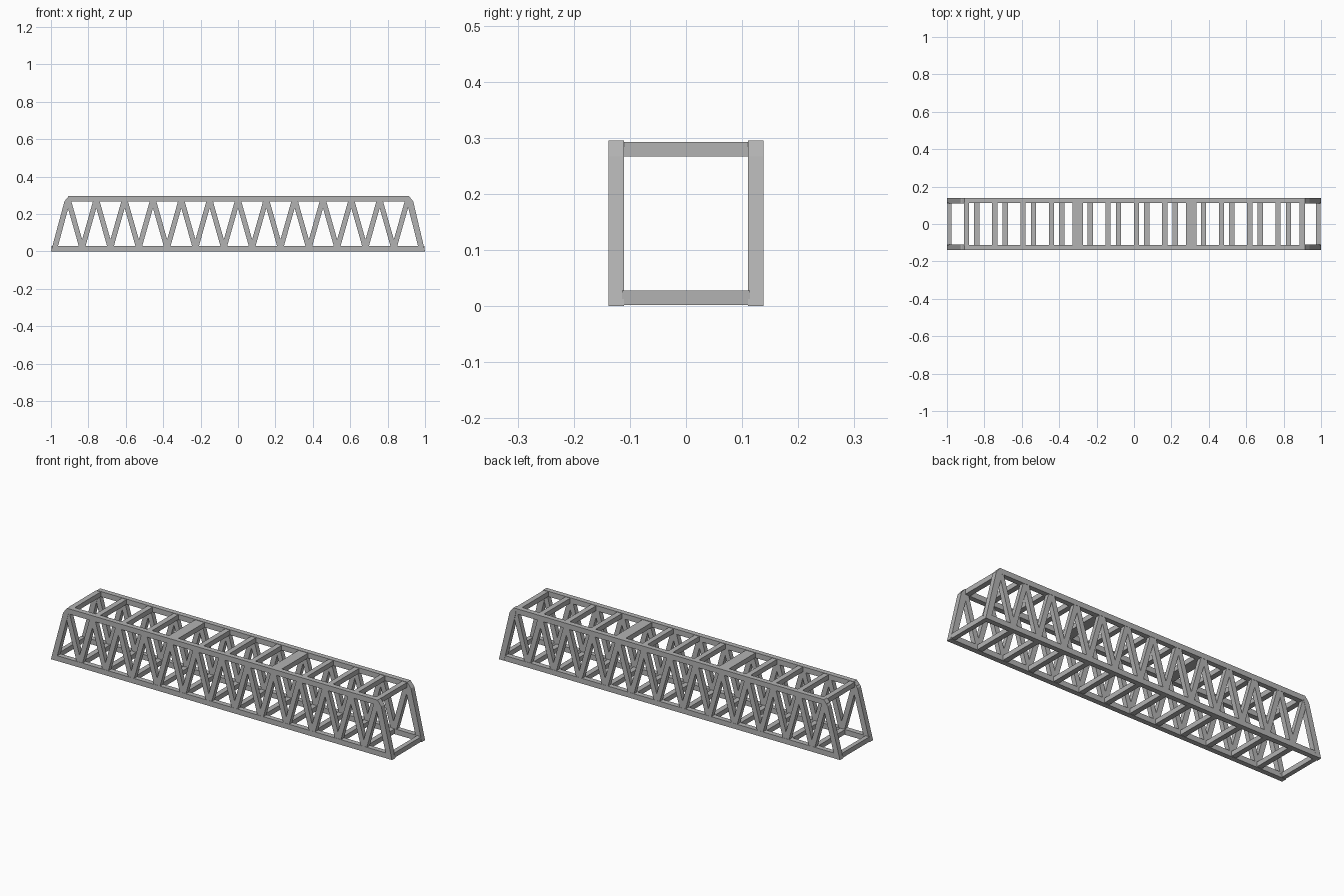
import bpy
import bmesh
from mathutils import Vector

cube = bpy.data.objects.get("Cube")
if cube:
    bpy.data.objects.remove(cube, do_unlink=True)

# One plain steel colour
steel = bpy.data.materials.new("steel_grey")
steel.use_nodes = True
GREY = (0.45, 0.45, 0.45, 1)
steel.diffuse_color = GREY
steel.node_tree.nodes["Principled BSDF"].inputs["Base Color"].default_value = GREY

PITCH = 0.1515            # panel length
T = 0.028                 # bar thickness
H = 0.295                 # truss height
Y_OUT, Y_IN = 0.138, 0.111
LOW, HIGH = T / 2, H - T / 2


def extrude_profiles(name, profiles, y0, y1):
    """Extrude x-z outlines from y0 to y1 into one flat-shaded object."""
    bm = bmesh.new()
    for outline in profiles:
        face = bm.faces.new([bm.verts.new((x, y0, z)) for x, z in outline])
        ext = bmesh.ops.extrude_face_region(bm, geom=[face])
        verts = [g for g in ext["geom"] if isinstance(g, bmesh.types.BMVert)]
        bmesh.ops.translate(bm, verts=verts, vec=(0, y1 - y0, 0))
    bmesh.ops.recalc_face_normals(bm, faces=bm.faces)
    mesh = bpy.data.meshes.new(name)
    bm.to_mesh(mesh)
    bm.free()
    mesh.materials.append(steel)
    obj = bpy.data.objects.new(name, mesh)
    bpy.context.collection.objects.link(obj)
    return obj


def rect(x0, x1, z0, z1):
    return [(x0, z0), (x1, z0), (x1, z1), (x0, z1)]


def strut(xa, za, xb, zb, width):
    """Outline of a sloping bar around its centre line."""
    a, b = Vector((xa, za)), Vector((xb, zb))
    d = (b - a).normalized()
    n = Vector((-d.y, d.x)) * width / 2
    return [tuple(p) for p in (a + n, a - n, b - n, b + n)]


# Web diagonals between upper and lower joints
diagonals = []
for k in range(-6, 7):
    for s in (-1, 1):
        if abs(k + s * 0.5) < 6:
            diagonals.append(strut((k + s * 0.5) * PITCH, LOW, k * PITCH, HIGH, 0.027))

# Sloping end posts with chamfered upper corners
left_post = [(-1, 0), (-0.97, 0), (-0.898, H - T), (-0.89, H), (-0.905, H), (-0.928, H - T)]
right_post = [(1, 0), (0.97, 0), (0.902, H - T), (0.9, H), (0.915, H), (0.937, H - T)]

# Two side trusses
for side, s in (("front", -1), ("back", 1)):
    extrude_profiles(side + "_lower_chord", [rect(-0.992, 0.992, 0, T)], s * Y_IN, s * Y_OUT)
    extrude_profiles(side + "_upper_chord", [rect(-0.903, 0.913, H - T, H)], s * Y_IN, s * Y_OUT)
    extrude_profiles(side + "_end_posts", [left_post, right_post],
                     s * (Y_IN - 0.0005), s * (Y_OUT + 0.0005))
    extrude_profiles(side + "_diagonals", diagonals, s * (Y_IN + 0.001), s * (Y_OUT - 0.001))

# Upper cross beams, two of them double width
upper = []
for k in range(-6, 7):
    x = min(k * PITCH + 0.013, 0.899)
    half = T / 2
    if abs(k) == 2:
        x, half = k * PITCH / 1.0 + 0.002, T
    upper.append(rect(x - half, x + half, H - T, H - 0.002))
extrude_profiles("upper_cross_beams", upper, -Y_IN - 0.003, Y_IN + 0.003)

# Lower cross beams at the joints and both ends
lower = [rect(x - T / 2, x + T / 2, 0.002, T - 0.0005)
         for x in [(k + 0.5) * PITCH - 0.007 for k in range(-6, 6)]]
lower += [rect(-0.998, -0.975, 0.002, T), rect(0.973, 0.997, 0.002, T)]
extrude_profiles("lower_cross_beams", lower, -Y_IN - 0.003, Y_IN + 0.003)
